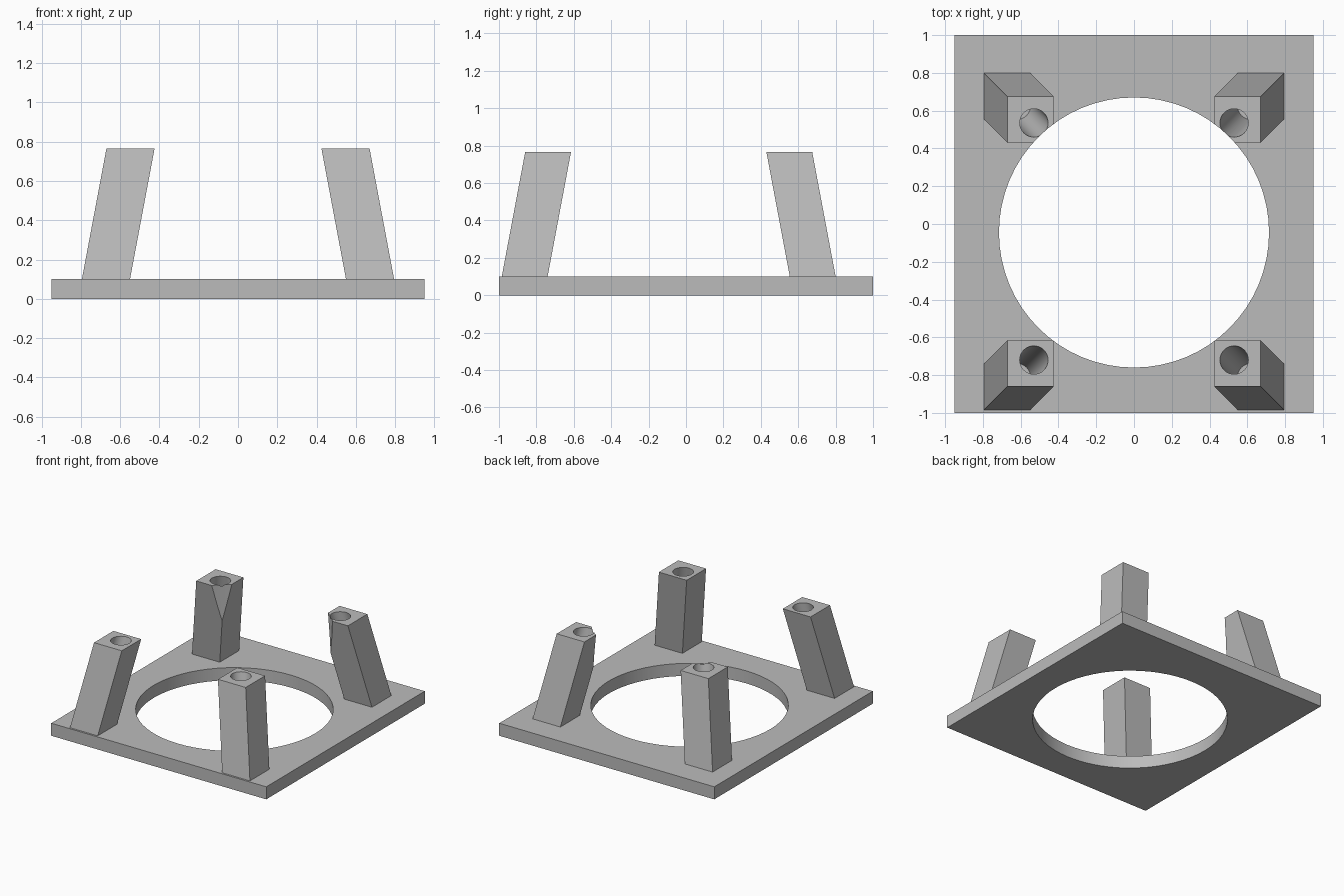
import bpy, bmesh, math
from mathutils import Matrix, Vector

if "Cube" in bpy.data.objects:
    bpy.data.objects.remove(bpy.data.objects["Cube"])

grey = bpy.data.materials.new("plain grey")
grey.diffuse_color = (0.5, 0.5, 0.5, 1)
grey.use_nodes = True
grey.node_tree.nodes["Principled BSDF"].inputs["Base Color"].default_value = grey.diffuse_color

PLATE_TOP, POST_TOP = 0.1, 0.765
LEAN = 0.125 / (POST_TOP - PLATE_TOP)   # inward drift per unit height
MID_Y = -0.0925                         # posts mirror about this line


def make(name, bm):
    bmesh.ops.recalc_face_normals(bm, faces=bm.faces)
    mesh = bpy.data.meshes.new(name)
    bm.to_mesh(mesh)
    bm.free()
    mesh.materials.append(grey)
    ob = bpy.data.objects.new(name, mesh)
    bpy.context.collection.objects.link(ob)
    return ob


def lean(bm, sx, sy):
    """Shift vertices toward the middle with height, zero at the post top."""
    for v in bm.verts:
        d = (POST_TOP - v.co.z) * LEAN
        v.co.x += sx * d
        v.co.y += sy * d


def box(name, x0, x1, y0, y1, z0, z1, slant=None):
    bm = bmesh.new()
    bmesh.ops.create_cube(bm, size=1)
    bmesh.ops.scale(bm, vec=(x1 - x0, y1 - y0, z1 - z0), verts=bm.verts)
    bmesh.ops.translate(bm, vec=((x0 + x1) / 2, (y0 + y1) / 2, (z0 + z1) / 2), verts=bm.verts)
    if slant:
        lean(bm, *slant)
    return make(name, bm)


def cylinder(name, x, y, z0, z1, r, n, slant=None):
    bm = bmesh.new()
    bmesh.ops.create_cone(bm, cap_ends=True, segments=n, radius1=r, radius2=r, depth=z1 - z0,
                          matrix=Matrix.Translation(Vector((x, y, (z0 + z1) / 2))))
    if slant:
        lean(bm, *slant)
    ob = make(name, bm)
    ob.hide_render = True
    return ob


def cut(ob, cutters):
    for c in cutters:
        m = ob.modifiers.new("cut", 'BOOLEAN')
        m.operation, m.solver, m.object = 'DIFFERENCE', 'EXACT', c
    bpy.ops.object.select_all(action='DESELECT')
    bpy.context.view_layer.objects.active = ob
    ob.select_set(True)
    for m in list(ob.modifiers):
        bpy.ops.object.modifier_apply(modifier=m.name)
    bpy.ops.object.shade_smooth_by_angle(angle=math.radians(30))


# Base plate with the large round opening
opening = cylinder("opening_cutter", 0, -0.045, -0.5, 1.2, 0.715, 64)
plate = box("base_plate", -0.95, 0.95, -1, 1, 0, PLATE_TOP)
cut(plate, [opening])

# Four leaning posts, each with a blind screw hole, trimmed by the opening
for side, sx in (("left", -1), ("right", 1)):
    for end, sy in (("front", -1), ("back", 1)):
        xs = sorted((sx * 0.425, sx * 0.67))
        ys = sorted((MID_Y + sy * 0.5225, MID_Y + sy * 0.7675))
        post = box(f"{end}_{side}_post", *xs, *ys, PLATE_TOP, POST_TOP, (sx, sy))
        hole = cylinder(f"{end}_{side}_hole_cutter", sx * 0.53, MID_Y + sy * 0.6275,
                        0.275, POST_TOP + 0.1, 0.075, 32, (sx, sy))
        cut(post, [hole, opening])
        bpy.data.objects.remove(hole)

bpy.data.objects.remove(opening)
